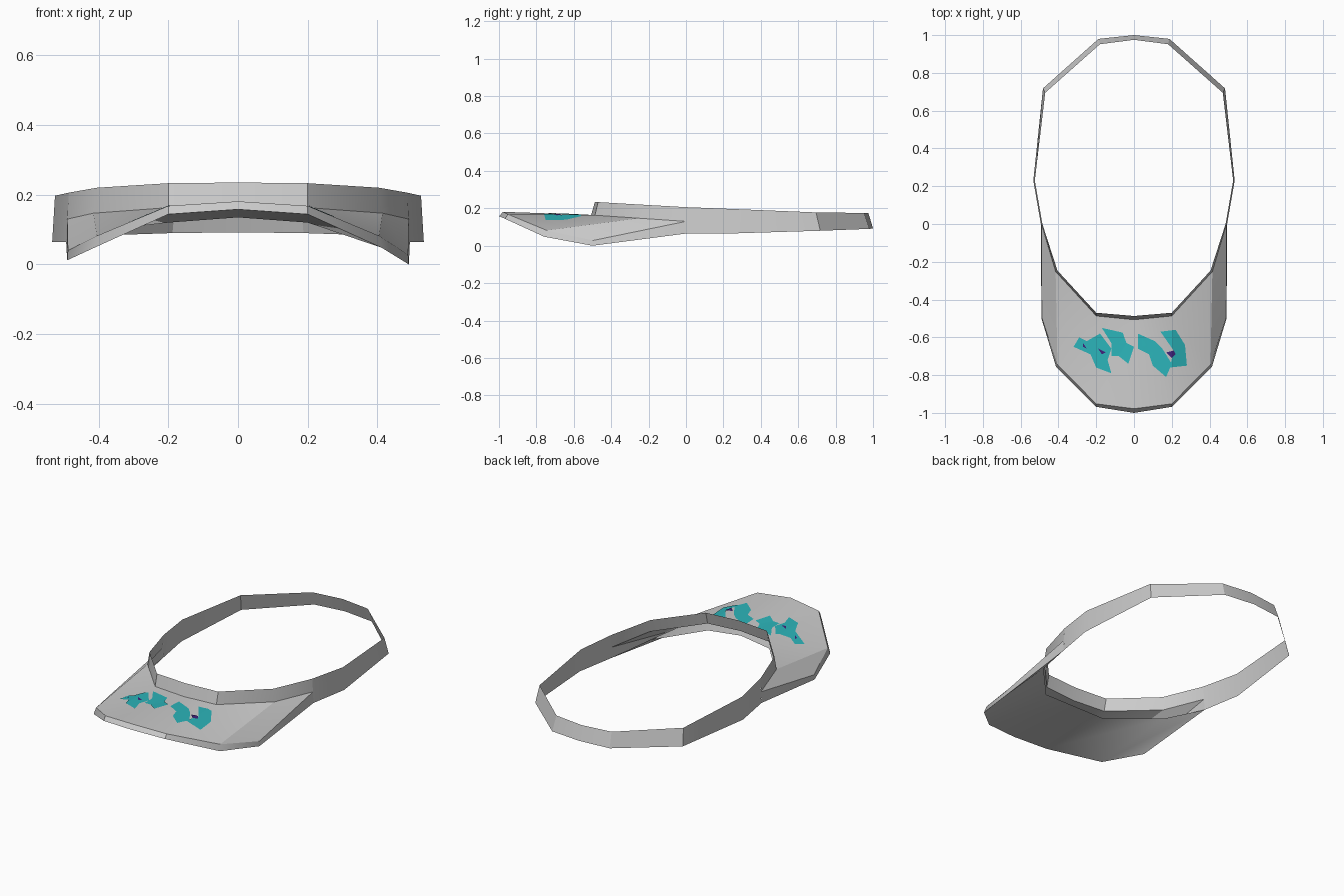
import bpy, bmesh
from mathutils import Vector
from mathutils.bvhtree import BVHTree

if "Cube" in bpy.data.objects:
    bpy.data.objects.remove(bpy.data.objects["Cube"])


def material(name, rgb):
    m = bpy.data.materials.new(name)
    m.diffuse_color = (*rgb, 1)
    m.use_nodes = True
    m.node_tree.nodes["Principled BSDF"].inputs["Base Color"].default_value = m.diffuse_color
    return m


GREY = material("light_grey", (0.6, 0.6, 0.6))
TEAL = material("teal", (0.025, 0.46, 0.49))
PURPLE = material("dark_purple", (0.05, 0.015, 0.2))


def mirrored(half):
    """Full row from a half row that starts on the centre line."""
    return [Vector((-x, y, z)) for x, y, z in reversed(half[1:])] + [Vector(p) for p in half]


def loft(bm, a, b):
    """Strip of faces between two equally long rows of points."""
    for i in range(len(a) - 1):
        bm.faces.new([bm.verts.new(p) for p in (a[i], a[i + 1], b[i + 1], b[i])])


def finish(bm, name, mat, smooth=True):
    bmesh.ops.remove_doubles(bm, verts=bm.verts, dist=0.0005)
    bmesh.ops.dissolve_degenerate(bm, edges=bm.edges, dist=0.0001)
    bmesh.ops.recalc_face_normals(bm, faces=bm.faces)
    me = bpy.data.meshes.new(name)
    bm.to_mesh(me)
    bm.free()
    me.materials.append(mat)
    ob = bpy.data.objects.new(name, me)
    bpy.context.collection.objects.link(ob)
    if smooth:
        bpy.ops.object.select_all(action='DESELECT')
        bpy.context.view_layer.objects.active = ob
        ob.select_set(True)
        bpy.ops.object.shade_smooth_by_angle(angle=0.5)
    return ob


# Head band: front part ends on the brim, rear part is taller
front_top = [(0, -.487, .235), (.2, -.47, .233), (.405, -.247, .22), (.485, 0, .206)]
seam_top = [(0, -.507, .165), (.2, -.487, .163), (.415, -.252, .147), (.49, 0, .13)]
rear_top = [(.485, 0, .206), (.525, .23, .197), (.47, .695, .178), (.18, .952, .175), (0, .975, .175)]
rear_low = [(.493, 0, .065), (.533, .23, .065), (.482, .718, .08), (.188, .98, .09), (0, 1, .092)]

bm = bmesh.new()
loft(bm, mirrored(front_top), mirrored(seam_top))
loft(bm, mirrored(rear_top[::-1]), mirrored(rear_low[::-1]))
finish(bm, "head_band", GREY)

# Brim: upper sheet, rim and lower sheet, open towards the head
seam_top5 = mirrored(seam_top + [seam_top[-1]])
seam_low5 = mirrored([(0, -.512, .135), (.2, -.492, .12), (.418, -.255, .095),
                      (.493, 0, .065), (.493, 0, .065)])
rim_top = mirrored([(0, -.978, .181), (.2, -.952, .168), (.405, -.745, .082),
                    (.488, -.497, .028), (.49, 0, .13)])
rim_low = mirrored([(0, -1, .158), (.2, -.968, .144), (.412, -.758, .048),
                    (.49, -.5, 0), (.493, 0, .065)])
for row in (rim_top, rim_low):
    row[1].z += .012          # left wing sits slightly higher


def sheet(bm, inner, outer):
    loft(bm, inner, outer)
    bmesh.ops.remove_doubles(bm, verts=bm.verts, dist=0.0005)


bm = bmesh.new()
sheet(bm, seam_top5, rim_top)
bmesh.ops.triangulate(bm, faces=bm.faces)
surface = BVHTree.FromBMesh(bm)
loft(bm, rim_top, rim_low)
loft(bm, seam_low5, rim_low)
finish(bm, "brim", GREY)


# Painted blotches: thin patches draped over the brim
def patch(name, outlines, mat, lift):
    bm = bmesh.new()
    for pts in outlines:
        bm.faces.new([bm.verts.new((x, y, 0)) for x, y in pts])
    bmesh.ops.triangulate(bm, faces=bm.faces)
    for k in range(-8, 9):
        for co, no in (((k * .04, 0, 0), (1, 0, 0)), ((0, -.68 + k * .04, 0), (0, 1, 0))):
            bmesh.ops.bisect_plane(bm, geom=bm.verts[:] + bm.edges[:] + bm.faces[:],
                                   plane_co=co, plane_no=no)
    for v in bm.verts:
        hit = surface.ray_cast(Vector((v.co.x, v.co.y, 1)), Vector((0, 0, -1)))[0]
        v.co.z = (hit.z if hit else .17) + lift
    bmesh.ops.triangulate(bm, faces=bm.faces)
    ob = finish(bm, name, mat, smooth=False)
    for p in ob.data.polygons:
        if p.normal.z < 0:
            p.flip()


patch("brim_blotches", [
    [(-.32, -.65), (-.29, -.6), (-.25, -.62), (-.18, -.58), (-.12, -.66), (-.14, -.72),
     (-.12, -.79), (-.2, -.76), (-.23, -.69)],
    [(-.17, -.55), (-.06, -.575), (-.04, -.63), (0, -.65), (-.03, -.74), (-.08, -.7), (-.12, -.7), (-.12, -.63)],
    [(.02, -.58), (.11, -.62), (.15, -.66), (.2, -.74), (.17, -.81), (.1, -.75), (.08, -.69), (.02, -.66)],
    [(.14, -.57), (.22, -.56), (.27, -.64), (.28, -.75), (.19, -.76), (.21, -.67)],
], TEAL, .003)
patch("brim_specks", [
    [(-.19, -.66), (-.15, -.68), (-.17, -.69)],
    [(.17, -.68), (.21, -.67), (.22, -.69), (.2, -.71)],
    [(-.27, -.63), (-.25, -.66), (-.27, -.65)],
], PURPLE, .005)
